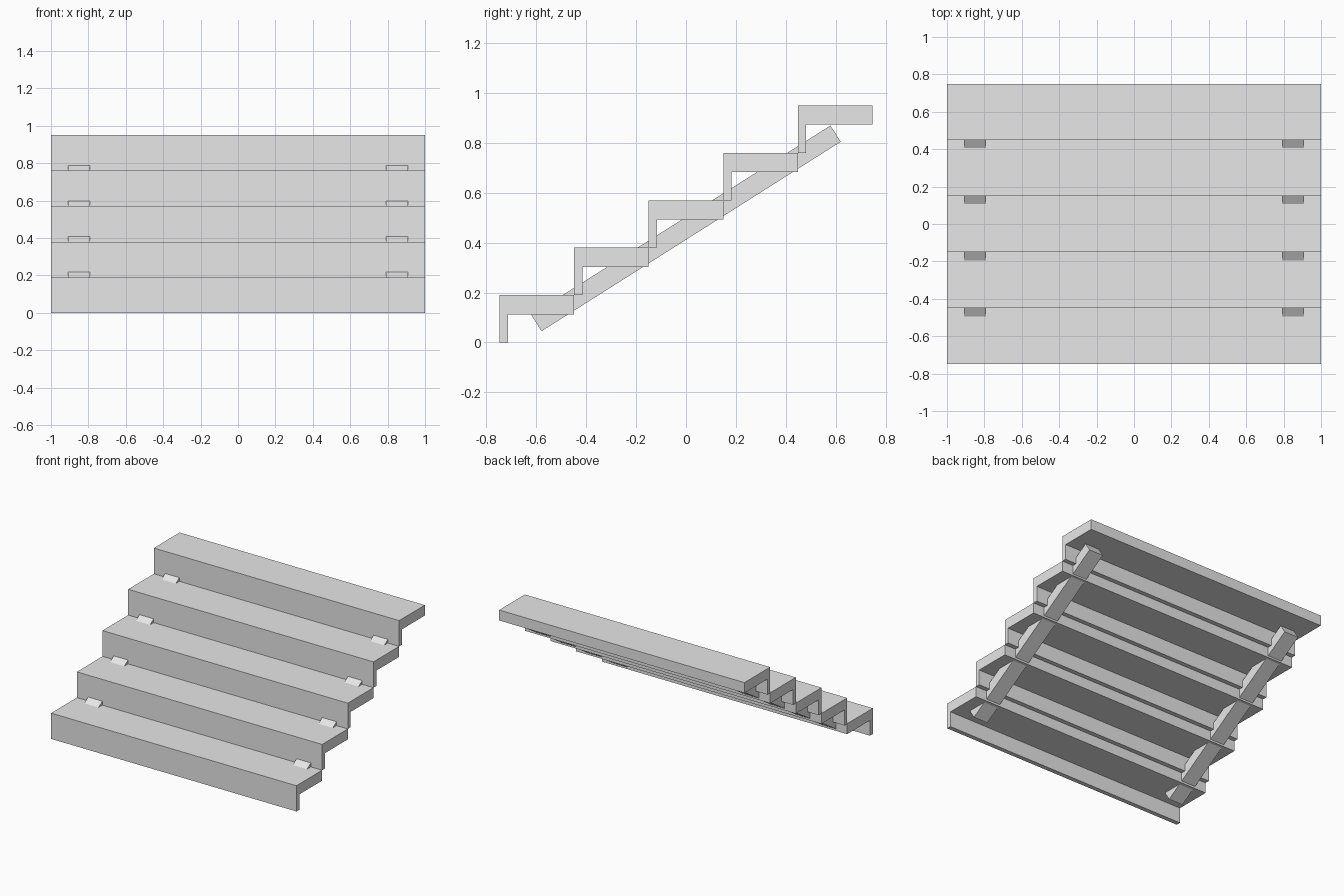
import bpy
import bmesh
import math

cube = bpy.data.objects.get("Cube")
if cube:
    bpy.data.objects.remove(cube, do_unlink=True)

# Dimensions
STEPS, WIDTH = 5, 2.0
RUN, RISE = 0.299, 0.19
TREAD_THICK, RISER_THICK = 0.077, 0.033
FRONT = -STEPS * RUN / 2

# Single grey finish
grey = bpy.data.materials.new("plain_grey")
grey.use_nodes = True
colour = (0.8, 0.8, 0.8, 1)
grey.diffuse_color = colour
grey.node_tree.nodes["Principled BSDF"].inputs["Base Color"].default_value = colour


def extrude_profile(name, points, x0, x1):
    """Extrude a closed (y, z) profile along x."""
    bm = bmesh.new()
    face = bm.faces.new([bm.verts.new((x0, y, z)) for y, z in points])
    new = bmesh.ops.extrude_face_region(bm, geom=[face])["geom"]
    verts = [v for v in new if isinstance(v, bmesh.types.BMVert)]
    bmesh.ops.translate(bm, verts=verts, vec=(x1 - x0, 0, 0))
    bmesh.ops.recalc_face_normals(bm, faces=bm.faces)
    mesh = bpy.data.meshes.new(name)
    bm.to_mesh(mesh)
    bm.free()
    mesh.materials.append(grey)
    obj = bpy.data.objects.new(name, mesh)
    bpy.context.collection.objects.link(obj)
    return obj


# Steps: tread and riser in one L-shaped profile
for i in range(STEPS):
    y, z = FRONT + i * RUN, i * RISE
    top, under = z + RISE, z + RISE - TREAD_THICK
    extrude_profile(f"step_{i + 1}", [
        (y, z), (y + RISER_THICK, z), (y + RISER_THICK, under),
        (y + RUN, under), (y + RUN, top), (y, top)], -WIDTH / 2, WIDTH / 2)

# Sloping support beams under the steps
slope = math.atan2(0.76, 1.2)
half_len, half_thick, mid_z = 0.71, 0.0385, 0.4575
c, s = math.cos(slope), math.sin(slope)
beam = [(a * half_len * c - b * half_thick * s,
         mid_z + a * half_len * s + b * half_thick * c)
        for a, b in ((-1, -1), (1, -1), (1, 1), (-1, 1))]
for name, x in (("left_beam", 0.85), ("right_beam", -0.85)):
    extrude_profile(name, beam, x - 0.058, x + 0.058)
